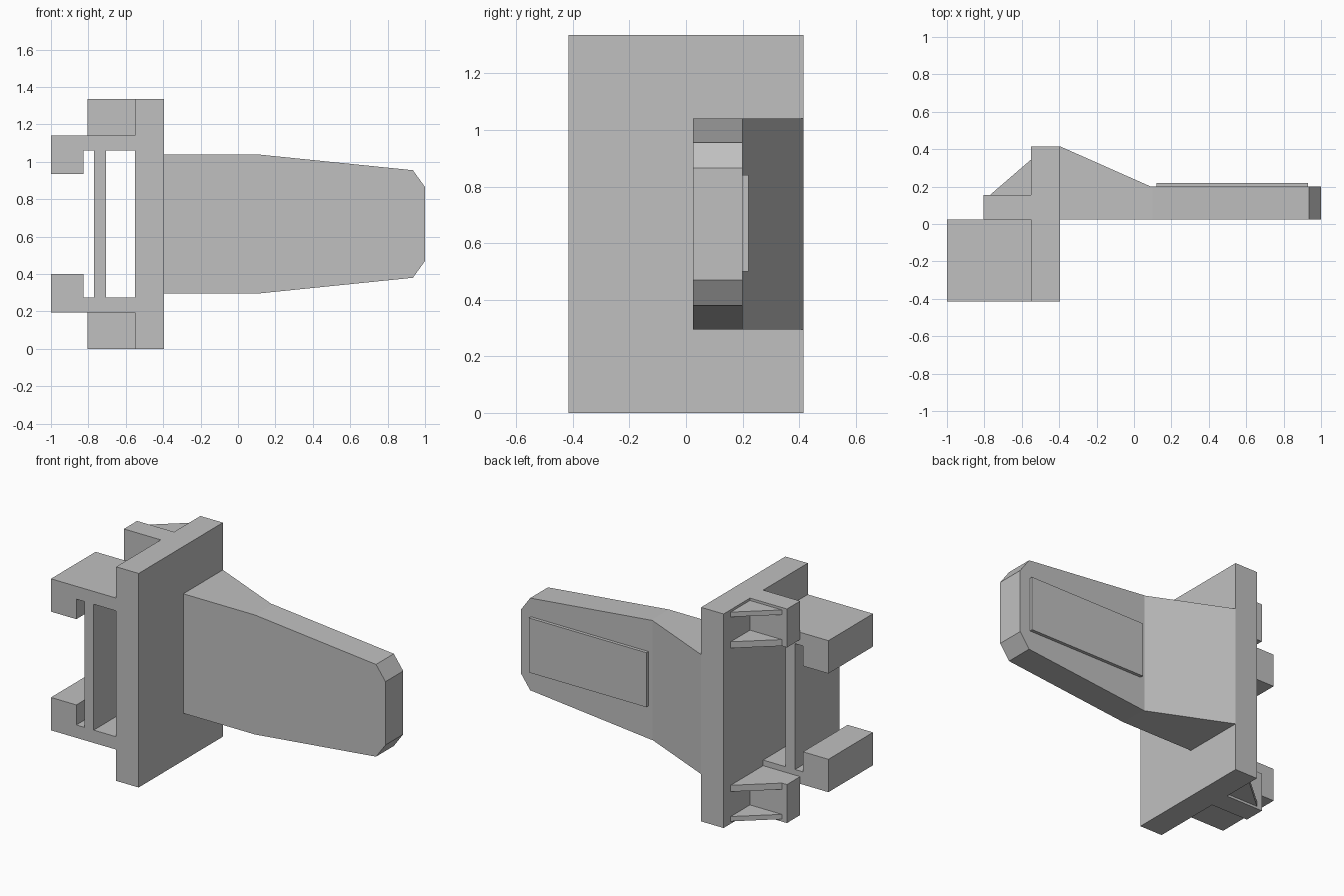
import bpy
import bmesh
from mathutils import Vector

cube = bpy.data.objects.get("Cube")
if cube:
    bpy.data.objects.remove(cube, do_unlink=True)

HEIGHT = 1.335

grey = bpy.data.materials.new("plain grey")
grey.use_nodes = True
colour = (0.53, 0.53, 0.53, 1)
grey.diffuse_color = colour
grey.node_tree.nodes["Principled BSDF"].inputs["Base Color"].default_value = colour


def prism(name, outline, axis, low, high):
    """Extrude an outline along y (points are x, z) or along z (points are x, y)."""
    bm = bmesh.new()

    def place(a, b, depth):
        return (a, depth, b) if axis == "y" else (a, b, depth)

    base = bm.faces.new([bm.verts.new(place(a, b, low)) for a, b in outline])
    top = bmesh.ops.extrude_face_region(bm, geom=[base])
    verts = [g for g in top["geom"] if isinstance(g, bmesh.types.BMVert)]
    step = Vector(place(0, 0, high - low))
    bmesh.ops.translate(bm, verts=verts, vec=step)
    bmesh.ops.recalc_face_normals(bm, faces=bm.faces)
    mesh = bpy.data.meshes.new(name)
    bm.to_mesh(mesh)
    bm.free()
    mesh.materials.append(grey)
    obj = bpy.data.objects.new(name, mesh)
    bpy.context.collection.objects.link(obj)
    return obj


def box(name, x, y, z):
    outline = [(x[0], y[0]), (x[1], y[0]), (x[1], y[1]), (x[0], y[1])]
    return prism(name, outline, "z", *z)


def flip(z):
    return HEIGHT - z


# Upright mounting plate
box("mounting_plate", (-0.55, -0.395), (-0.415, 0.415), (0, HEIGHT))

# Tapered handle with a chamfered tip, outlined by its upper half
upper = [(-0.395, 1.04), (0.1, 1.04), (0.935, 0.955), (1, 0.865)]
lower = [(x, flip(z)) for x, z in reversed(upper)]
prism("handle", upper + lower, "y", 0.025, 0.2)

# Sloping brace and raised panel on the back of the handle
prism("handle_brace", [(-0.395, 0.2), (0.09, 0.2), (-0.395, 0.415)],
      "z", flip(1.04), 1.04)
box("raised_panel", (0.12, 0.93), (0.2, 0.22), (0.5, 0.84))

# Upright bar joining the two arms
box("upright_bar", (-0.77, -0.705), (-0.415, 0.025), (flip(1.06), 1.06))

# Hooked arms, end blocks and triangular ribs, top and bottom
arm = [(-0.55, 1.06), (-0.55, 1.14), (-1, 1.14),
       (-1, 0.935), (-0.825, 0.935), (-0.825, 1.06)]
rib = [(-0.55, 0.155), (-0.55, 0.345), (-0.77, 0.155)]
for side in ("upper", "lower"):
    def height(z):
        return z if side == "upper" else flip(z)

    prism(side + "_hooked_arm", [(x, height(z)) for x, z in arm],
          "y", -0.415, 0.025)
    box(side + "_block", (-0.805, -0.55), (0.025, 0.155),
        sorted((height(1.095), height(HEIGHT))))
    for place, span in (("outer", (1.29, 1.32)), ("inner", (1.095, 1.135))):
        prism(f"{side}_{place}_rib", rib, "z", *sorted(map(height, span)))
